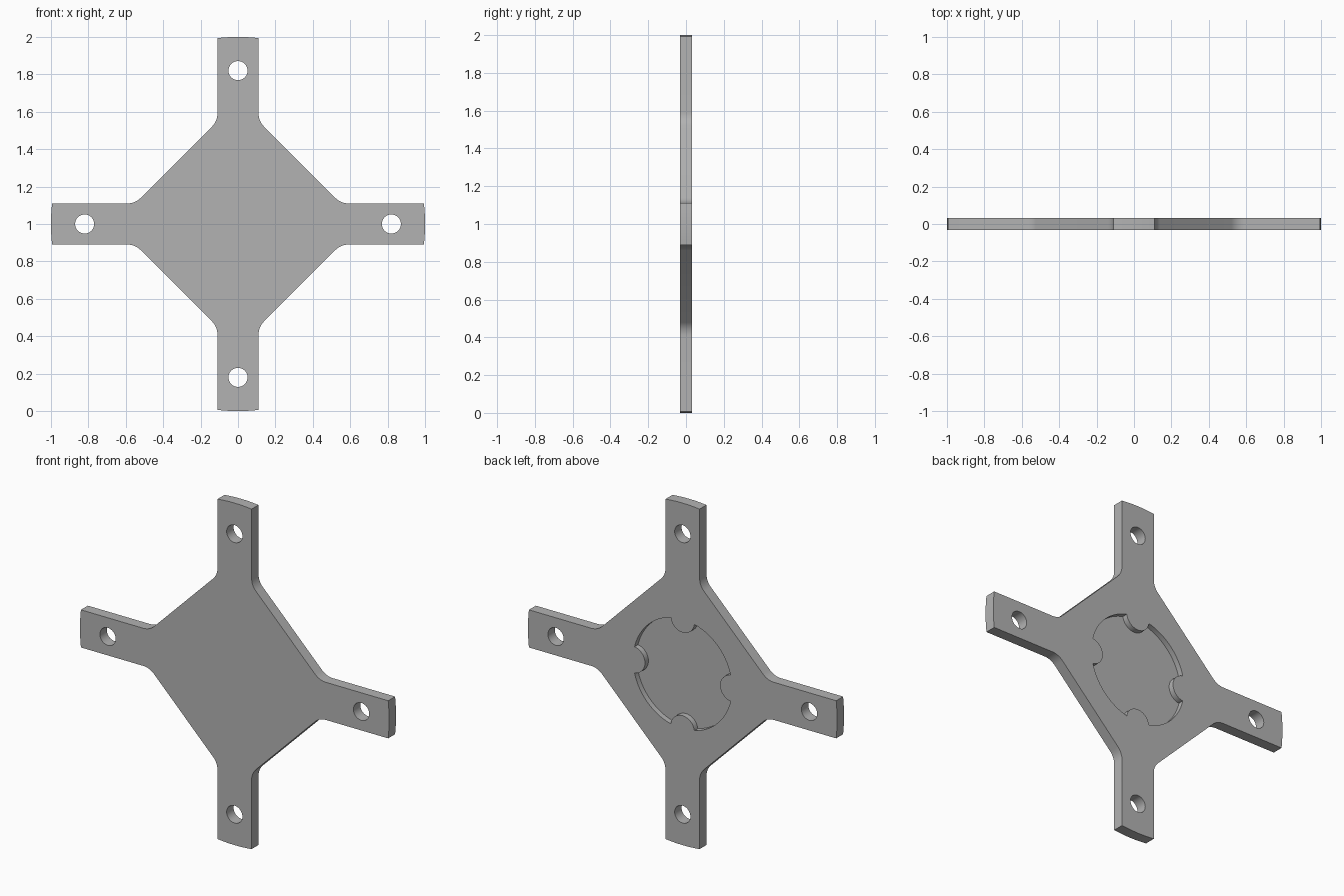
import bpy
import bmesh
from math import sin, cos, asin, acos, radians, pi, tan

if "Cube" in bpy.data.objects:
    bpy.data.objects.remove(bpy.data.objects["Cube"], do_unlink=True)

HALF_THICK = 0.032
ARM = 0.11            # half width of an arm
DIAGONAL = 0.66       # |x| + |z| along the slanted edges
FILLET = 0.1
HOLE_AT, HOLE_R = 0.82, 0.051
RECESS_R, TAB_R = 0.32, 0.077
RECESS_FLOOR = 0.0


def arc(cx, cz, r, start, end, n):
    """Points along an arc, both ends included."""
    return [(cx + r * cos(start + (end - start) * i / n),
             cz + r * sin(start + (end - start) * i / n)) for i in range(n + 1)]


def four_fold(points):
    """Repeat a quarter outline by quarter turns."""
    outline = []
    for _ in range(4):
        outline += points
        points = [(-z, x) for x, z in points]
    return outline


def prism(name, outline, y0, y1):
    """Extrude an x-z outline along y, centred at z = 1."""
    bm = bmesh.new()
    face = bm.faces.new([bm.verts.new((x, y0, z + 1)) for x, z in outline])
    ext = bmesh.ops.extrude_face_region(bm, geom=[face])
    moved = [v for v in ext["geom"] if isinstance(v, bmesh.types.BMVert)]
    bmesh.ops.translate(bm, verts=moved, vec=(0, y1 - y0, 0))
    bmesh.ops.recalc_face_normals(bm, faces=bm.faces)
    mesh = bpy.data.meshes.new(name)
    bm.to_mesh(mesh)
    bm.free()
    obj = bpy.data.objects.new(name, mesh)
    bpy.context.collection.objects.link(obj)
    return obj


# Plate outline: rounded arm tip, then the two fillets of a slanted edge
tip = asin(ARM)
near = ARM + FILLET
far = DIAGONAL - ARM + FILLET * tan(pi / 8)
plate = prism("mounting_plate", four_fold(
    arc(0, 0, 1, -tip, tip, 8)
    + arc(far, near, FILLET, radians(270), radians(225), 8)
    + arc(near, far, FILLET, radians(225), radians(180), 8)),
    -HALF_THICK, HALF_THICK)

# Round recess in the back, with four rounded tabs left standing
half = acos(1 - TAB_R ** 2 / (2 * RECESS_R ** 2))
recess = four_fold(
    arc(0, 0, RECESS_R, half, pi / 2 - half, 20)
    + arc(0, RECESS_R, TAB_R, -half / 2, half / 2 - pi, 20)[1:-1])
cutters = [prism("recess_cutter", recess, RECESS_FLOOR, 0.1)]

# Bolt hole through each arm
for x, z in four_fold([(HOLE_AT, 0)]):
    cutters.append(prism("hole_cutter", arc(x, z, HOLE_R, 0, 2 * pi, 40)[:-1], -0.1, 0.1))

# Cut, then discard the cutters
bpy.context.view_layer.objects.active = plate
plate.select_set(True)
for cutter in cutters:
    cutter.hide_render = True
    mod = plate.modifiers.new("cut", "BOOLEAN")
    mod.operation = "DIFFERENCE"
    mod.solver = "EXACT"
    mod.object = cutter
    bpy.ops.object.modifier_apply(modifier=mod.name)
    bpy.data.objects.remove(cutter, do_unlink=True)

# Plain grey finish
grey = bpy.data.materials.new("plain_grey")
grey.use_nodes = True
colour = (0.45, 0.45, 0.45, 1)
grey.diffuse_color = colour
grey.node_tree.nodes["Principled BSDF"].inputs["Base Color"].default_value = colour
plate.data.materials.clear()
plate.data.materials.append(grey)
bpy.ops.object.shade_smooth_by_angle(angle=radians(30))
